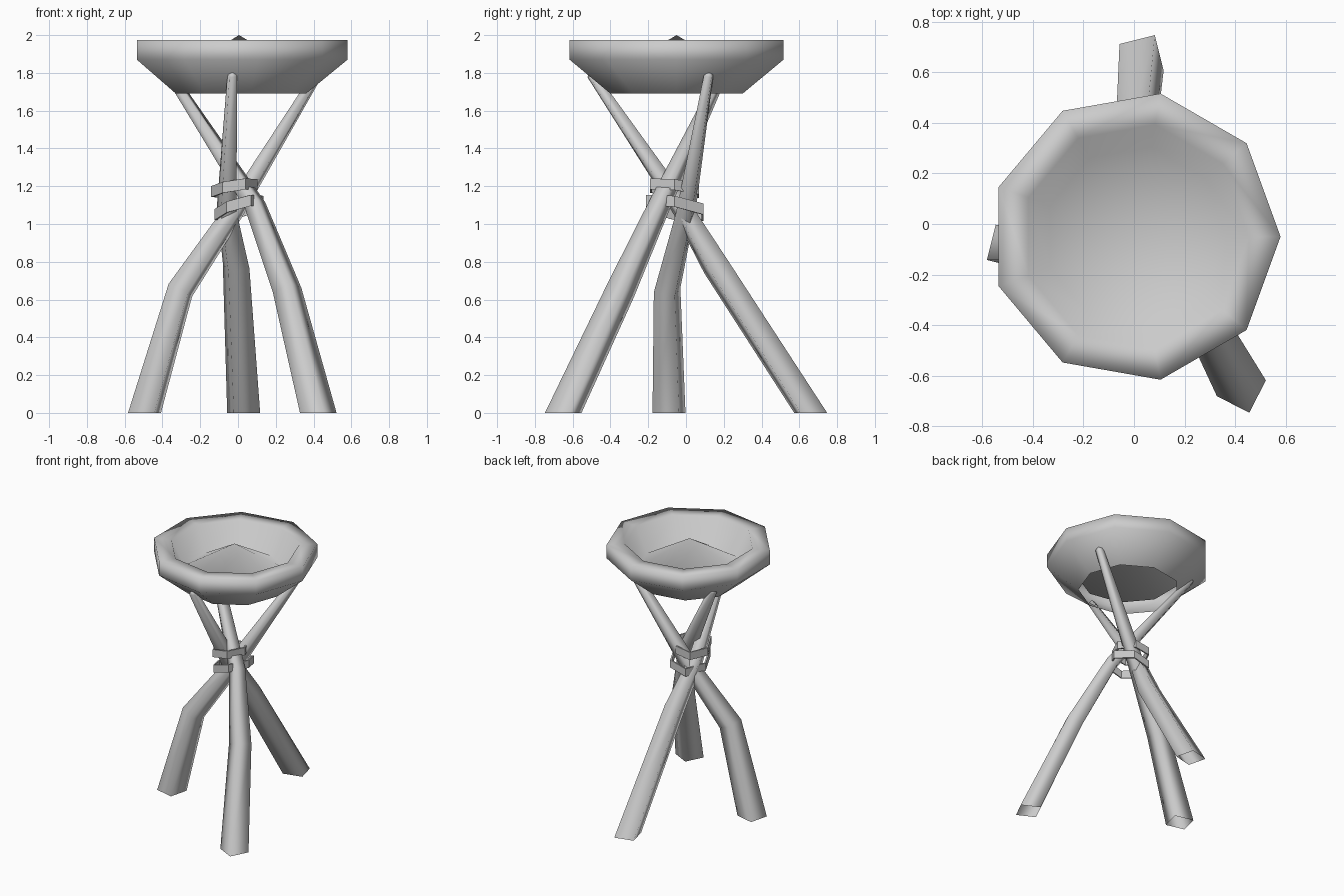
import bpy, bmesh
from math import sin, cos, pi, radians
from mathutils import Vector, Matrix

cube = bpy.data.objects.get("Cube")
if cube:
    bpy.data.objects.remove(cube)

grey = bpy.data.materials.new("plain_grey")
grey.use_nodes = True
COLOUR = (0.6, 0.6, 0.6, 1)
grey.diffuse_color = COLOUR
grey.node_tree.nodes["Principled BSDF"].inputs["Base Color"].default_value = COLOUR


def loft(name, rings, apex=None):
    """Skin closed rings of points, optionally ending in a single point."""
    bm = bmesh.new()
    loops = [[bm.verts.new(p) for p in ring] for ring in rings]
    n = len(loops[0])
    for a, b in zip(loops, loops[1:]):
        for i in range(n):
            j = (i + 1) % n
            bm.faces.new((a[i], a[j], b[j], b[i]))
    if apex:
        tip = bm.verts.new(apex)
        for i in range(n):
            bm.faces.new((loops[-1][i], loops[-1][(i + 1) % n], tip))
    for face in bm.faces:
        face.smooth = True
    mesh = bpy.data.meshes.new(name)
    bm.to_mesh(mesh)
    bm.free()
    mesh.materials.append(grey)
    obj = bpy.data.objects.new(name, mesh)
    bpy.context.collection.objects.link(obj)
    return obj


def polygon(sides, rx, ry=None, turn=0.0):
    ry = ry or rx
    return [Vector((rx * cos(turn + 2 * pi * i / sides),
                    ry * sin(turn + 2 * pi * i / sides), 0)) for i in range(sides)]


# Nine-sided bowl, open underneath, with a low cone rising inside
bowl_centre = Vector((0.005, -0.05, 0))
profile = [(0.355, 1.69), (0.575, 1.87), (0.575, 1.975), (0.45, 1.975), (0.36, 1.79)]
loft("bowl",
     [[p + bowl_centre + Vector((0, 0, z)) for p in polygon(9, r)] for r, z in profile],
     bowl_centre + Vector((0, 0, 2.0)))


# Three bent, tapering square legs that cross at the binding
def leg(name, path, turn):
    points = [Vector(p) for p in path]
    widths = (0.144, 0.115, 0.085, 0.042)
    rings = []
    for i, (p, w) in enumerate(zip(points, widths)):
        spin = Matrix.Identity(3)
        if i:  # the foot stays level with the floor
            before = (p - points[i - 1]).normalized()
            after = (points[min(i + 1, 3)] - p).normalized()
            spin = Vector((0, 0, 1)).rotation_difference(before + after).to_matrix()
        square = polygon(4, w / 2 ** 0.5, turn=radians(turn + 45))
        rings.append([p + spin @ q for q in square])
    loft(name, rings, points[-1] + (points[-1] - points[-2]).normalized() * 0.02)


leg("right_leg", [(-0.495, -0.09, 0), (-0.305, -0.10, 0.65),
                  (-0.02, 0.0, 1.07), (0.42, 0.12, 1.79)], -14)
leg("front_leg", [(0.425, -0.65, 0), (0.26, -0.345, 0.65),
                  (0.09, -0.14, 1.1), (-0.36, 0.19, 1.79)], -27)
leg("back_leg", [(0.03, 0.66, 0), (-0.01, 0.155, 0.78),
                 (-0.06, -0.02, 1.08), (-0.03, -0.50, 1.79)], 14)


# Two tilted straps binding the legs
def strap(name, centre, rx, ry, tilt_x, tilt_y):
    ring = [Vector((p.x, p.y, p.x * tilt_x + p.y * tilt_y)) + Vector(centre)
            for p in polygon(6, rx, ry, pi / 6 if rx > ry else 0)]
    half = Vector((0, 0, 0.029))
    obj = loft(name, [[p - half for p in ring], [p + half for p in ring]])
    for face in obj.data.polygons:
        face.use_smooth = False
    solid = obj.modifiers.new("thickness", "SOLIDIFY")
    solid.thickness = 0.012


strap("lower_strap", (0.005, -0.06, 1.085), 0.13, 0.175, 0.27, -0.15)
strap("upper_strap", (-0.02, -0.06, 1.19), 0.122, 0.15, 0.15, -0.1)
